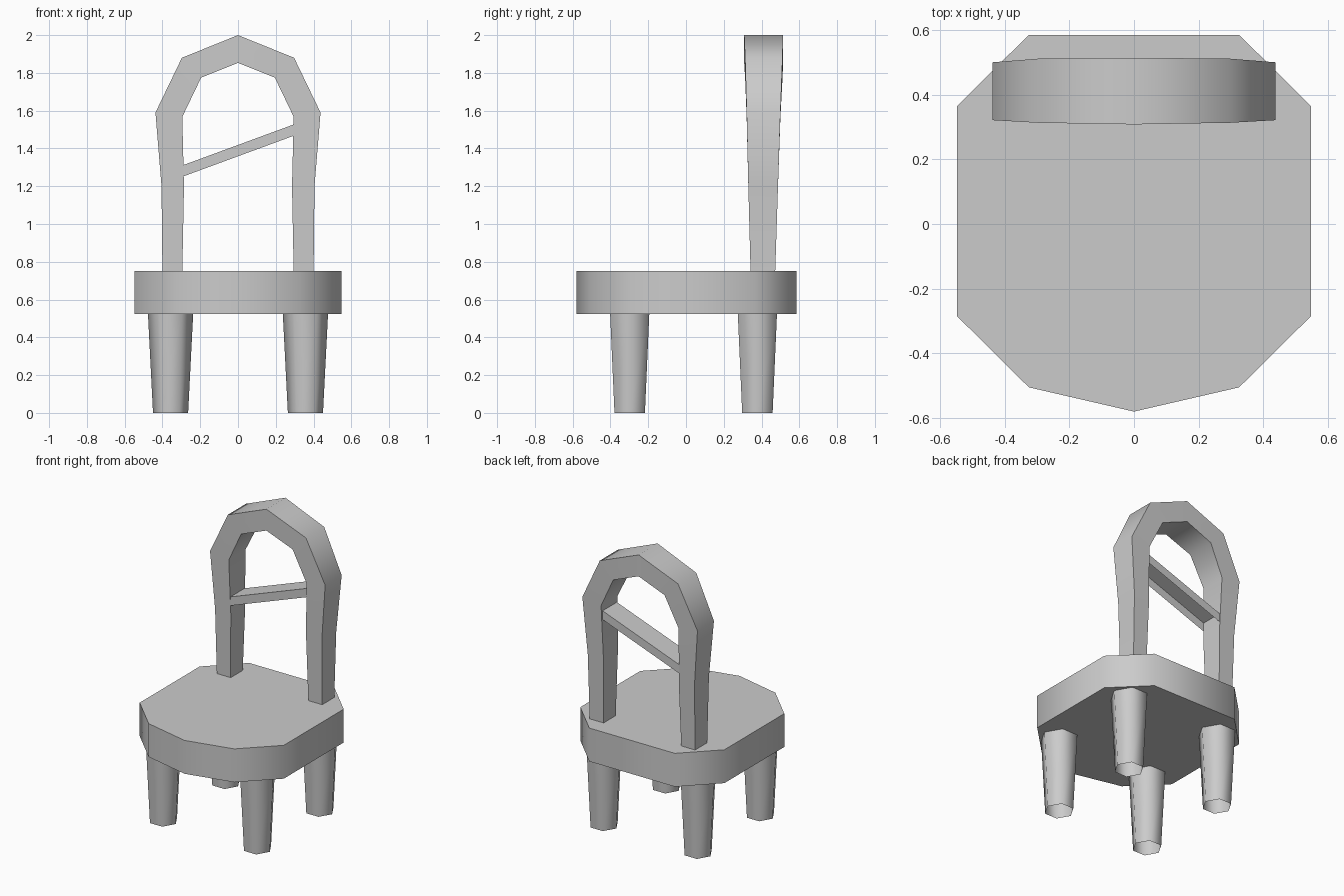
import bpy
import bmesh
import math

default = bpy.data.objects.get("Cube")
if default:
    bpy.data.objects.remove(default, do_unlink=True)

grey = bpy.data.materials.new("plain grey")
grey.use_nodes = True
colour = (0.6, 0.6, 0.6, 1)
grey.diffuse_color = colour
grey.node_tree.nodes["Principled BSDF"].inputs["Base Color"].default_value = colour


def loft(name, rings, closed=True, caps=False):
    """Skin a row of matching cross-sections into one object."""
    bm = bmesh.new()
    rows = [[bm.verts.new(p) for p in ring] for ring in rings]
    count = len(rows[0])
    for low, high in zip(rows, rows[1:]):
        for i in range(count if closed else count - 1):
            j = (i + 1) % count
            bm.faces.new((low[i], low[j], high[j], high[i]))
    if caps:
        bm.faces.new(rows[0][::-1])
        bm.faces.new(rows[-1])
    bmesh.ops.recalc_face_normals(bm, faces=bm.faces)
    mesh = bpy.data.meshes.new(name)
    bm.to_mesh(mesh)
    bm.free()
    mesh.materials.append(grey)
    obj = bpy.data.objects.new(name, mesh)
    bpy.context.collection.objects.link(obj)
    bpy.ops.object.select_all(action="DESELECT")
    obj.select_set(True)
    bpy.context.view_layer.objects.active = obj
    bpy.ops.object.shade_smooth_by_angle(angle=math.radians(65))
    return obj


# Seat: thick slab with cut corners and a pointed front
half = [(0.325, -0.505), (0.547, -0.285), (0.547, 0.365), (0.325, 0.585)]
outline = [(0, -0.58)] + half + [(-x, y) for x, y in reversed(half)]
loft("seat", [[(x, y, z) for x, y in outline] for z in (0.523, 0.752)], caps=True)


# Legs: tapered hexagonal tubes, open at the floor
def hexagon(cx, cy, z, radius):
    angles = [math.radians(60 * i) for i in range(6)]
    return [(cx + radius * math.cos(a), cy + radius * math.sin(a), z) for a in angles]


for end, y in (("front", -0.298), ("back", 0.378)):
    for side, x in (("left", 0.357), ("right", -0.357)):
        loft(f"{end}_{side}_leg",
             [hexagon(x, y, 0, 0.093), hexagon(x, y, 0.53, 0.12)])

# Back arch: outer x, outer z, inner x, inner z, front y, back y
stations = [
    (0.40, 0.74, 0.295, 0.74, 0.342, 0.472),
    (0.405, 1.20, 0.286, 1.20, 0.33, 0.487),
    (0.437, 1.59, 0.295, 1.567, 0.321, 0.50),
    (0.297, 1.88, 0.195, 1.775, 0.313, 0.511),
    (0.0, 2.0, 0.0, 1.853, 0.308, 0.514),
]
stations += [(-a, b, -c, d, e, f) for a, b, c, d, e, f in reversed(stations[:-1])]
loft("back_arch", [[(ox, f, oz), (ox, b, oz), (ix, b, iz), (ix, f, iz)]
                   for ox, oz, ix, iz, f, b in stations])

# Slanted cross rail: a channel open underneath
loft("cross_rail", [[(x, 0.33, z - 0.06), (x, 0.33, z), (x, 0.485, z), (x, 0.485, z - 0.06)]
                    for x, z in ((-0.295, 1.31), (0.295, 1.527))], closed=False)
